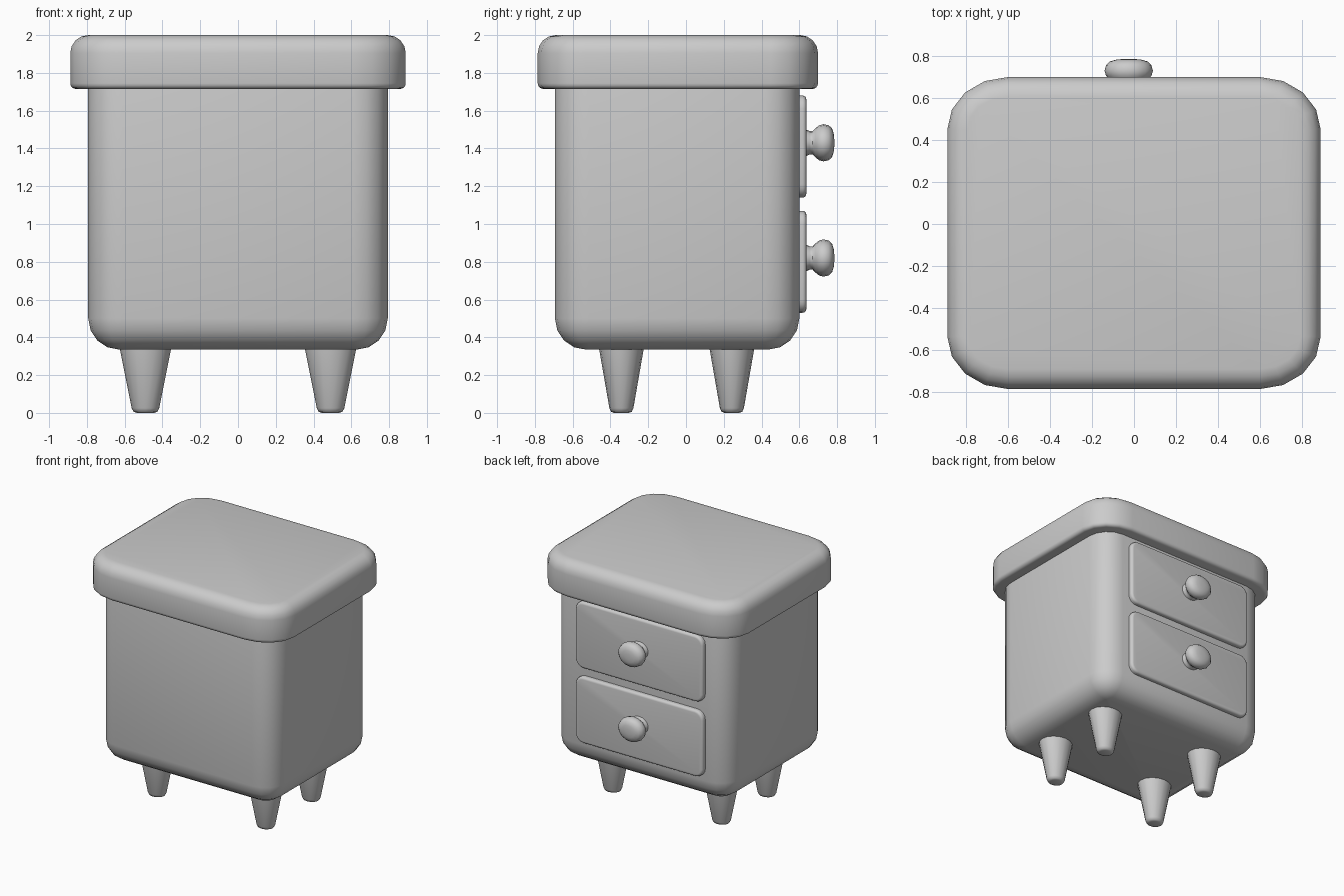
import bpy, bmesh, math
from mathutils import Matrix

cube = bpy.data.objects.get("Cube")
if cube:
    bpy.data.objects.remove(cube, do_unlink=True)

GREY = (0.6, 0.6, 0.6, 1)
grey = bpy.data.materials.new("plain_grey")
grey.use_nodes = True
grey.diffuse_color = GREY
grey.node_tree.nodes["Principled BSDF"].inputs["Base Color"].default_value = GREY


def outline(hx, hy, rx, ry, z, steps=4):
    """Rounded rectangle, or an ellipse when the corner radii fill it."""
    points = []
    for corner in range(4):
        for i in range(steps + 1):
            a = (corner + i / steps) * math.pi / 2
            sx = 1 if corner in (0, 3) else -1
            sy = 1 if corner in (0, 1) else -1
            points.append((sx * (hx - rx) + rx * math.cos(a),
                           sy * (hy - ry) + ry * math.sin(a), z))
    return points


def loft(name, outlines, location, faces_back=False):
    """Skin a stack of outlines, optionally turned to point along +y."""
    bm = bmesh.new()
    rings = [[bm.verts.new(p) for p in ring] for ring in outlines]
    n = len(rings[0])
    for low, high in zip(rings, rings[1:]):
        for i in range(n):
            j = (i + 1) % n
            bm.faces.new((low[i], low[j], high[j], high[i]))
    bm.faces.new(rings[0][::-1])
    bm.faces.new(rings[-1])
    bmesh.ops.remove_doubles(bm, verts=bm.verts, dist=0.0002)
    bmesh.ops.recalc_face_normals(bm, faces=bm.faces)
    if faces_back:
        bm.transform(Matrix.Rotation(-math.pi / 2, 4, "X"))
    mesh = bpy.data.meshes.new(name)
    bm.to_mesh(mesh)
    bm.free()
    mesh.materials.append(grey)
    obj = bpy.data.objects.new(name, mesh)
    obj.location = location
    bpy.context.collection.objects.link(obj)
    bpy.ops.object.select_all(action="DESELECT")
    obj.select_set(True)
    bpy.context.view_layer.objects.active = obj
    bpy.ops.object.shade_smooth_by_angle(angle=math.radians(50))
    return obj


def rounded_box(name, hx, hy, rx, ry, bottom, top, low_edge, high_edge,
                location, faces_back=False):
    """Box with rounded corners and its own edge radius below and above."""
    profile = []
    quarter = [i * math.pi / 8 for i in range(5)]
    for a in quarter:
        profile.append((low_edge * (1 - math.sin(a)),
                        bottom + low_edge * (1 - math.cos(a))))
    for a in quarter:
        profile.append((high_edge * (1 - math.cos(a)),
                        top - high_edge * (1 - math.sin(a))))
    rings = [outline(hx - d, hy - d, rx - d, ry - d, z) for d, z in profile]
    return loft(name, rings, location, faces_back)


def turned(name, profile, squash_x, squash_y, location, faces_back=False):
    """Round part from (radius, height) pairs with an elliptical section."""
    rings = [outline(r * squash_x, r * squash_y, r * squash_x, r * squash_y, z)
             for r, z in profile]
    return loft(name, rings, location, faces_back)


# Cabinet body and overhanging top
rounded_box("cabinet_body", 0.793, 0.647, 0.18, 0.18, 0.335, 1.8, 0.165, 0.02,
            (0, -0.047, 0))
rounded_box("cabinet_top", 0.888, 0.742, 0.29, 0.25, 1.715, 2.0, 0.03, 0.095,
            (0, -0.043, 0))

# Drawer fronts with mushroom knobs
knob_profile = [(0.07, -0.02), (0.07, 0.005), (0.062, 0.02), (0.062, 0.035),
                (0.078, 0.05), (0.094, 0.07), (0.1, 0.093), (0.094, 0.12),
                (0.078, 0.138), (0.05, 0.147), (0.02, 0.15)]
for label, z in (("lower", 0.80), ("upper", 1.41)):
    rounded_box(label + "_drawer_front", 0.575, 0.27, 0.07, 0.07, 0.55, 0.637,
                0.01, 0.02, (-0.02, 0, z), True)
    turned(label + "_drawer_knob", knob_profile, 1.15, 0.985,
           (-0.025, 0.635, z + 0.02), True)

# Four tapered legs
leg_profile = [(0.045, 0), (0.063, 0.006), (0.073, 0.025),
               (0.135, 0.335), (0.14, 0.37)]
for side, x in (("left", 0.49), ("right", -0.49)):
    for end, y in (("front", -0.342), ("back", 0.243)):
        turned(end + "_" + side + "_leg", leg_profile, 1, 0.87, (x, y, 0))
